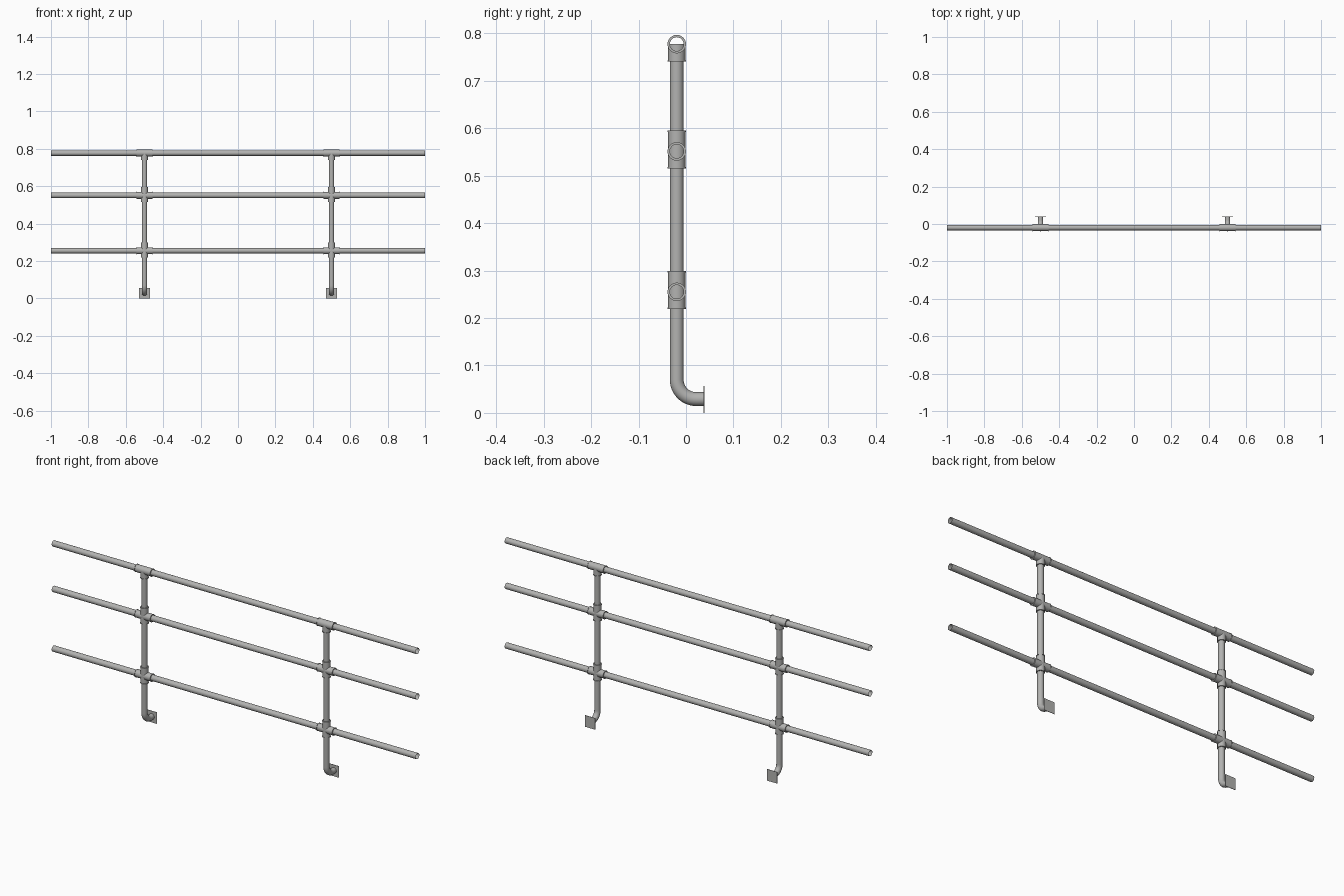
import bpy, bmesh, math
from mathutils import Vector

cube = bpy.data.objects.get("Cube")
if cube:
    bpy.data.objects.remove(cube, do_unlink=True)

steel = bpy.data.materials.new("galvanised_grey")
steel.use_nodes = True
steel.diffuse_color = (0.45, 0.45, 0.44, 1)
steel.node_tree.nodes["Principled BSDF"].inputs["Base Color"].default_value = (0.45, 0.45, 0.44, 1)

PIPE, SLEEVE, COLLAR = 0.0145, 0.0183, 0.0195   # radii
PIPE_Y = -0.0195
TOP, MIDDLE, BOTTOM = 0.777, 0.551, 0.255       # rail heights
ARM = 0.044
SIDES = 24
X, Z = Vector((1, 0, 0)), Vector((0, 0, 1))


def finish(name, bm):
    bmesh.ops.recalc_face_normals(bm, faces=bm.faces)
    mesh = bpy.data.meshes.new(name)
    bm.to_mesh(mesh)
    bm.free()
    obj = bpy.data.objects.new(name, mesh)
    mesh.materials.append(steel)
    bpy.context.collection.objects.link(obj)
    bpy.ops.object.select_all(action='DESELECT')
    obj.select_set(True)
    bpy.context.view_layer.objects.active = obj
    bpy.ops.object.shade_smooth_by_angle(angle=math.radians(35))
    return obj


def sweep(name, stations):
    """Open tube through (centre, direction, radius) stations."""
    bm = bmesh.new()
    rings = []
    for centre, direction, radius in stations:
        side = Vector((0, 1, 0)) if abs(direction.x) > 0.5 else X
        other = direction.cross(side)
        angles = [2 * math.pi * i / SIDES for i in range(SIDES)]
        rings.append([bm.verts.new(centre + radius * (side * math.cos(a) + other * math.sin(a)))
                      for a in angles])
    for a, b in zip(rings, rings[1:]):
        for i in range(SIDES):
            j = (i + 1) % SIDES
            bm.faces.new((a[i], a[j], b[j], b[i]))
    return finish(name, bm)


def sleeve(name, centre, axis, low, high, open_top=True):
    """Fitting arm with a raised collar on each open end."""
    lip = 0.003
    profile = [(-low, PIPE), (-low, COLLAR), (lip - low, COLLAR), (lip - low, SLEEVE)]
    if open_top:
        profile += [(high - lip, SLEEVE), (high - lip, COLLAR), (high, COLLAR), (high, PIPE)]
    else:
        profile += [(high, SLEEVE)]
    return sweep(name, [(centre + axis * t, axis, r) for t, r in profile])


# Horizontal rails: hollow pipes with open ends
for label, z in (("top", TOP), ("middle", MIDDLE), ("bottom", BOTTOM)):
    sweep(label + "_rail", [(Vector((x, PIPE_Y, z)), X, PIPE) for x in (-1, 1)])

for side, x in (("right", -0.5), ("left", 0.5)):
    # Post with its foot bent back to the wall
    bend, foot_z = 0.041, 0.029
    path = [(Vector((x, PIPE_Y, TOP)), -Z, PIPE)]
    for i in range(13):
        a = math.pi / 2 * i / 12
        centre = Vector((x, PIPE_Y + bend * (1 - math.cos(a)), foot_z + bend * (1 - math.sin(a))))
        path.append((centre, Vector((0, math.sin(a), -math.cos(a))), PIPE))
    path.append((Vector((x, 0.037, foot_z)), Vector((0, 1, 0)), PIPE))
    sweep(side + "_post", path)

    # Square wall plate
    bm = bmesh.new()
    bmesh.ops.create_cube(bm, size=1)
    bmesh.ops.scale(bm, vec=(0.057, 0.002, 0.057), verts=bm.verts)
    bmesh.ops.translate(bm, vec=(x, 0.038, 0.0285), verts=bm.verts)
    finish(side + "_wall_plate", bm)

    # Tee at the top, crosses below
    for label, z in (("top_tee", TOP), ("middle_cross", MIDDLE), ("bottom_cross", BOTTOM)):
        centre = Vector((x, PIPE_Y, z))
        sleeve(f"{side}_{label}_run", centre, X, ARM, ARM)
        if z == TOP:
            sleeve(f"{side}_{label}_branch", centre, Z, 0.037, 0, open_top=False)
        else:
            sleeve(f"{side}_{label}_branch", centre, Z, 0.036, ARM)
